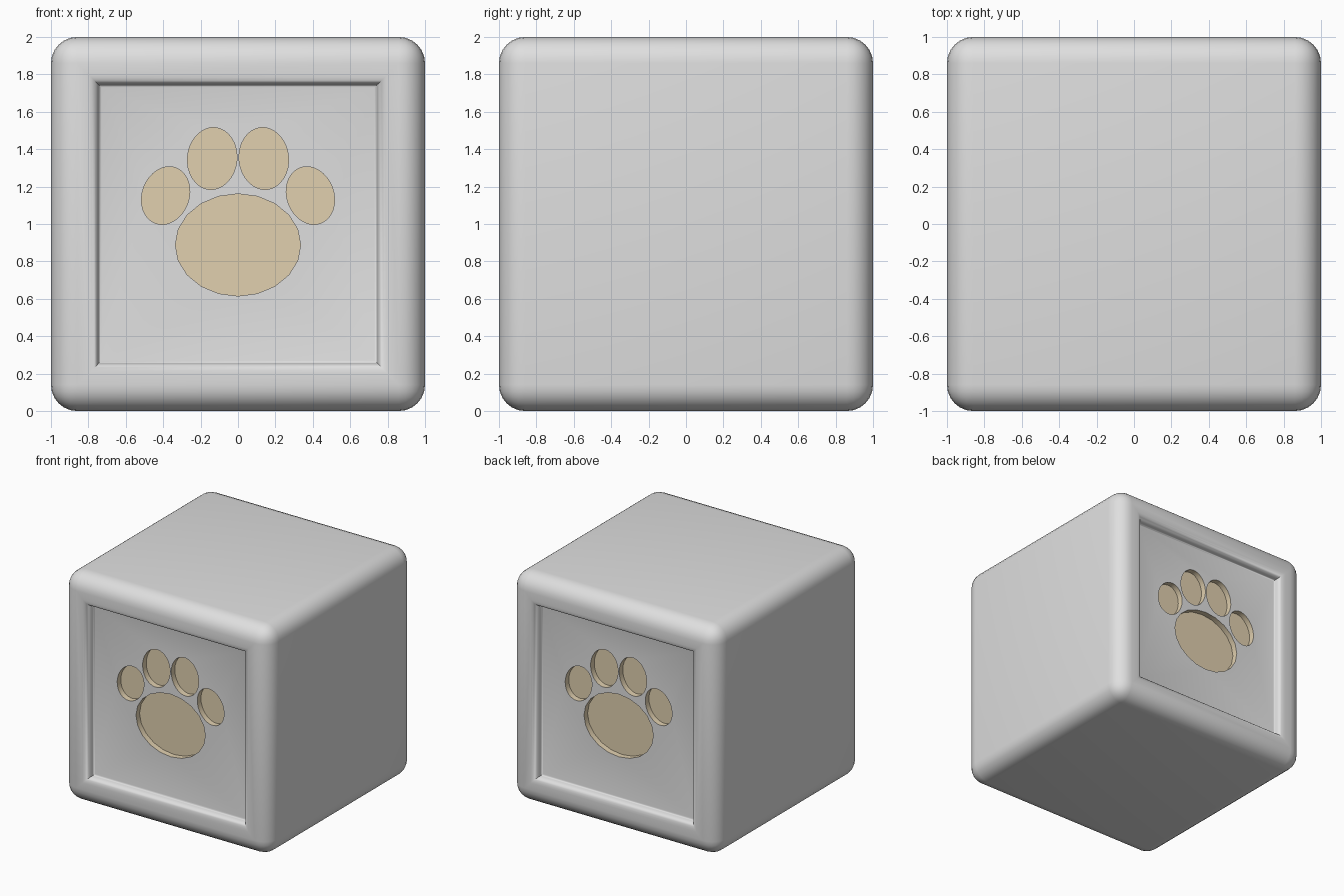
import bpy, bmesh
from math import sin, cos, pi, radians

old = bpy.data.objects.get("Cube")
if old:
    bpy.data.objects.remove(old, do_unlink=True)


def material(name, rgb):
    m = bpy.data.materials.new(name)
    m.use_nodes = True
    m.diffuse_color = (*rgb, 1)
    m.node_tree.nodes["Principled BSDF"].inputs["Base Color"].default_value = (*rgb, 1)
    return m


GREY = material("light grey", (0.74, 0.74, 0.74))
TAN = material("tan", (0.75, 0.63, 0.43))

ROUND = 0.14          # outer edge radius
DEPTH = 0.07          # depth of the recessed panels
PAW_DEPTH = 0.05      # further depth of the paw print
LIP, FILLET = 0.055, 0.015

# paw parts: name, centre x, centre z, half width, half height, tilt, sides
PAW = [("pad", 0, 0.888, 0.335, 0.273, 0, 20)]
for side, s in (("left", 1), ("right", -1)):
    PAW.append((f"{side}_inner_toe", s * 0.138, 1.35, 0.132, 0.166, s * 6, 32))
    PAW.append((f"{side}_outer_toe", s * 0.387, 1.152, 0.125, 0.158, s * 20, 32))


def ellipse(cx, cz, a, b, tilt, sides):
    t = radians(tilt)
    pts = []
    for i in range(sides):
        u = 2 * pi * i / sides
        x, z = a * sin(u), b * cos(u)
        pts.append((cx + x * cos(t) - z * sin(t), cz + x * sin(t) + z * cos(t)))
    return pts


def loop(bm, pts, y):
    return [bm.verts.new((x, y, z)) for x, z in pts]


def bridge(bm, a, b):
    for i in range(len(a)):
        j = (i + 1) % len(a)
        bm.faces.new((a[i], a[j], b[j], b[i]))


def finish(bm, name, mat, angle):
    mesh = bpy.data.meshes.new(name)
    bm.to_mesh(mesh)
    bm.free()
    obj = bpy.data.objects.new(name, mesh)
    bpy.context.collection.objects.link(obj)
    mesh.materials.append(mat)
    bpy.ops.object.select_all(action="DESELECT")
    obj.select_set(True)
    bpy.context.view_layer.objects.active = obj
    bpy.ops.object.shade_smooth_by_angle(angle=radians(angle))
    return obj


# rounded block
bm = bmesh.new()
bmesh.ops.create_cube(bm, size=2)
bmesh.ops.translate(bm, verts=bm.verts, vec=(0, 0, 1))
bmesh.ops.bevel(bm, geom=bm.edges[:], offset=ROUND, segments=6, profile=0.5,
                affect="EDGES", clamp_overlap=True)

# panel wall: rounded lip, then a small fillet, as (half size, depth)
inner = 0.745
wall = []
for i in range(6):
    t = i / 5 * pi / 2
    wall.append((inner + LIP * (1 - sin(t)), LIP * (1 - cos(t))))
for i in range(1, 4):
    t = i / 3 * pi / 2
    wall.append((inner - FILLET * (1 - cos(t)), DEPTH - FILLET * (1 - sin(t))))

# replace the front and back faces with recessed panels
for s in (-1, 1):
    face = next(f for f in bm.faces if f.normal.y * s > 0.999 and f.calc_area() > 1)
    corners = sorted(face.verts, key=lambda v: (v.co.z > 1, (v.co.x > 0) == (v.co.z < 1)))
    bm.faces.remove(face)
    ring = corners
    for h, d in wall:
        square = [(-h, 1 - h), (h, 1 - h), (h, 1 + h), (-h, 1 + h)]
        nxt = loop(bm, square, s * (1 - d))
        bridge(bm, ring, nxt)
        ring = nxt
    # panel floor with openings for the paw print
    edges = [bm.edges.get((ring[i], ring[i - 1])) for i in range(4)]
    for part in PAW:
        vs = loop(bm, ellipse(*part[1:]), s * (1 - DEPTH))
        edges += [bm.edges.new((vs[i], vs[i - 1])) for i in range(len(vs))]
    bmesh.ops.triangle_fill(bm, edges=edges, use_beauty=True, normal=(0, s, 0))
bmesh.ops.recalc_face_normals(bm, faces=bm.faces[:])
finish(bm, "block", GREY, 50)

# sunken paw prints
for label, s in (("front", -1), ("back", 1)):
    for part in PAW:
        bm = bmesh.new()
        pts = ellipse(*part[1:])
        top = loop(bm, pts, s * (1 - DEPTH))
        low = loop(bm, pts, s * (1 - DEPTH - PAW_DEPTH))
        bridge(bm, top, low)
        floor = bm.faces.new(low)
        bmesh.ops.recalc_face_normals(bm, faces=bm.faces[:])
        floor.normal_update()
        if floor.normal.y * s < 0:
            bmesh.ops.reverse_faces(bm, faces=bm.faces[:])
        finish(bm, f"{label}_{part[0]}", TAN, 30)
